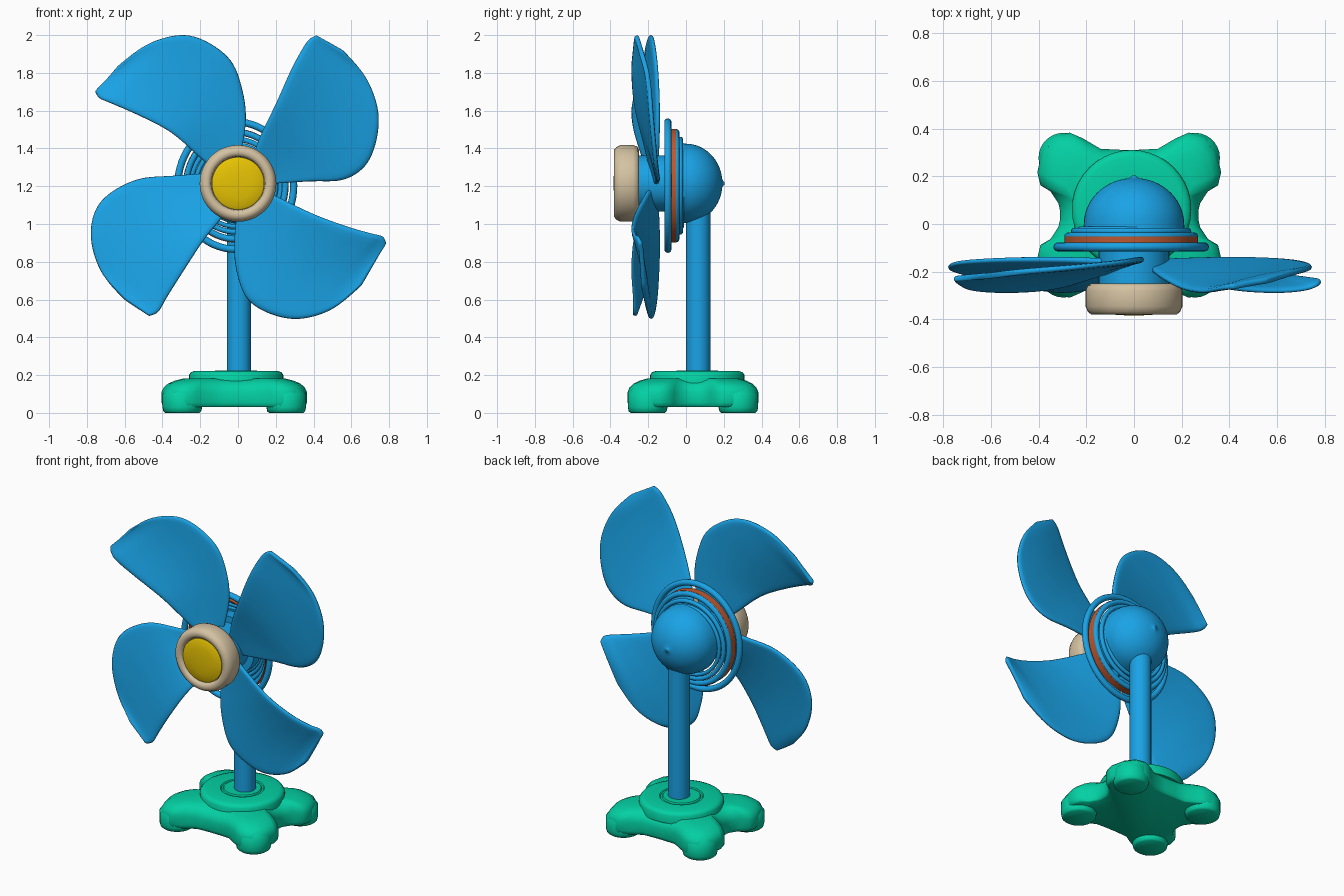
import bpy, bmesh, math
from mathutils import Vector

if "Cube" in bpy.data.objects:
    bpy.data.objects.remove(bpy.data.objects["Cube"])

def material(name, rgb):
    m = bpy.data.materials.new(name)
    m.diffuse_color = (*rgb, 1)
    m.use_nodes = True
    m.node_tree.nodes["Principled BSDF"].inputs["Base Color"].default_value = m.diffuse_color
    return m

BLUE = material("blue", (0.010, 0.365, 0.79))
GREEN = material("green", (0.001, 0.63, 0.365))
TAN = material("tan", (0.66, 0.54, 0.36))
YELLOW = material("yellow", (0.80, 0.55, 0.001))
ORANGE = material("orange", (0.50, 0.10, 0.03))
HUB_Z = 1.215

def finish(name, verts, faces, mat, angle=40):
    me = bpy.data.meshes.new(name)
    me.from_pydata(verts, [], faces)
    bm = bmesh.new()
    bm.from_mesh(me)
    bmesh.ops.remove_doubles(bm, verts=bm.verts, dist=1e-5)
    bmesh.ops.recalc_face_normals(bm, faces=bm.faces)
    bm.to_mesh(me)
    bm.free()
    me.materials.append(mat)
    ob = bpy.data.objects.new(name, me)
    bpy.context.collection.objects.link(ob)
    bpy.ops.object.select_all(action='DESELECT')
    ob.select_set(True)
    bpy.context.view_layer.objects.active = ob
    bpy.ops.object.shade_smooth_by_angle(angle=math.radians(angle))
    return ob

def stack(name, rings, mat, closed=False, angle=40):
    """Skin a row of equal-length loops; cap both ends or join them up."""
    n, k = len(rings[0]), len(rings)
    verts = [v for r in rings for v in r]
    faces = [(i * n + j, i * n + (j + 1) % n, (i + 1) % k * n + (j + 1) % n, (i + 1) % k * n + j)
             for i in range(k if closed else k - 1) for j in range(n)]
    if not closed:
        faces += [tuple(range(n)), tuple(range((k - 1) * n, k * n))]
    return finish(name, verts, faces, mat, angle)

def circle(n=48):
    return [(math.cos(2 * math.pi * i / n), math.sin(2 * math.pi * i / n)) for i in range(n)]

def lathe_y(name, profile, mat, angle=40):
    """Turn (radius, y) points about the fan axis."""
    return stack(name, [[(r * c, y, HUB_Z + r * s) for c, s in circle()] for r, y in profile], mat, False, angle)

def lathe_z(name, profile, x, y, mat, n=40):
    """Turn (radius, z) points about an upright axis."""
    return stack(name, [[(x + r * c, y + r * s, z) for c, s in circle(n)] for r, z in profile], mat)

def oval_ring(name, rx, rz, section, mat):
    """Sweep an (outward, y) section round an oval about the fan axis."""
    stack(name, [[(-.012 + (rx + d) * a, y, 1.203 + (rz + d) * b) for d, y in section]
                 for a, b in circle(64)], mat, closed=True, angle=60)

def spline(pts, steps):
    """Catmull-Rom curve through the points."""
    p = [Vector(q) for q in pts]
    p = [2 * p[0] - p[1]] + p + [2 * p[-1] - p[-2]]
    out = []
    for i in range(1, len(p) - 2):
        a, b, c, d = p[i - 1:i + 3]
        for s in range(steps):
            t = s / steps
            out.append(0.5 * (2 * b + (c - a) * t + (2 * a - 5 * b + 4 * c - d) * t * t
                              + (3 * b - a - 3 * c + d) * t ** 3))
    return out + [p[-2]]

# Base: four-lobed body from one mirrored quadrant
quad = [(.29, .02), (.297, .05), (.33, .10), (.372, .125), (.385, .18), (.365, .27), (.32, .33),
        (.25, .346), (.195, .322), (.12, .278), (.04, .274)]
outline = (quad + [(-x, y) for x, y in reversed(quad)] + [(-x, -y) for x, y in quad]
           + [(x, -y) for x, y in reversed(quad)])
levels = [(.03, .95), (.035, .98), (.055, 1), (.11, 1), (.135, .97), (.155, .91), (.17, .82), (.182, .70)]
stack("base_body", [[(-.02 + x * s, .037 + y * s, z) for x, y in outline] for z, s in levels], GREEN, angle=60)
for sx, side in ((-1, "left"), (1, "right")):
    for sy, end in ((-1, "front"), (1, "back")):
        lathe_z(f"foot_{end}_{side}", [(.090, 0), (.100, .008), (.105, .03), (.105, .10), (.08, .13)],
                -.02 + sx * .275, .037 + sy * .24, GREEN, 28)
lathe_z("base_disc", [(.25, .15), (.25, .20), (.24, .215), (.22, .222), (.13, .222), (.125, .216),
                      (.115, .216), (.11, .224)], -.01, .06, GREEN)

# Post
lathe_z("post", [(.064, .18), (.064, 1.2)], .005, .065, BLUE)

# Motor dome with small tip, inner drum and front shaft
dome = [(.15, -.035), (.20, -.035), (.212, -.02)]
dome += [(.21 * math.cos(a), .193 * math.sin(a)) for a in [math.radians(6 * i) for i in range(15)]]
dome += [(.012, .197), (.008, .203)]
lathe_y("motor_dome", dome, BLUE)
lathe_y("inner_drum", [(.19, -.105), (.19, -.02)], BLUE)
lathe_y("front_shaft", [(.148, -.27), (.148, -.10)], BLUE)

# Rear guard rings, and the thin orange band between the two outer ones
for i, (y, rx, rz, t) in enumerate([(-.096, .307, .337, .019), (-.052, .263, .283, .017),
                                    (-.030, .238, .245, .014), (-.022, .212, .216, .012)]):
    oval_ring(f"guard_ring_{i + 1}", rx, rz, [(t * c, y + t * s) for c, s in circle(12)], BLUE)
oval_ring("guard_band", .278, .299, [(-.002, -.098), (.002, -.098), (.002, -.052), (-.002, -.052)], ORANGE)

# Hub cap: tan ring with yellow centre
lathe_y("hub_ring", [(.05, -.25), (.18, -.25), (.195, -.258), (.203, -.28), (.203, -.345), (.193, -.368),
                     (.178, -.380), (.158, -.380), (.144, -.370), (.14, -.35), (.05, -.35)], TAN, 50)
lathe_y("hub_centre", [(.139, -.345), (.139, -.366), (.125, -.373), (.08, -.380), (.03, -.383)], YELLOW)

# Blades: leading edge and round trailing edge (x, z), shared depths, own tip depth
lead_y = [-.18, -.222, -.270, -.284, -.275]
trail_y = [-.155, -.147, -.148, -.160, -.181, -.20]
blades = {
    "blade_upper_right": (-.262,
        [(.06, 1.28), (.11, 1.45), (.20, 1.64), (.28, 1.82), (.34, 1.93), (.375, 1.978), (.415, 2.0)],
        [(.13, 1.21), (.38, 1.225), (.57, 1.235), (.70, 1.34), (.748, 1.56), (.685, 1.765), (.555, 1.92)]),
    "blade_upper_left": (-.225,
        [(-.05, 1.235), (-.185, 1.335), (-.35, 1.48), (-.53, 1.575), (-.68, 1.64), (-.735, 1.665), (-.757, 1.70)],
        [(0, 1.315), (.042, 1.53), (.025, 1.71), (-.05, 1.885), (-.25, 2.0), (-.465, 1.96), (-.635, 1.835)]),
    "blade_lower_left": (-.272,
        [(-.01, 1.16), (-.07, 1.05), (-.175, .92), (-.28, .76), (-.375, .61), (-.42, .535), (-.47, .512)],
        [(-.095, 1.275), (-.33, 1.257), (-.545, 1.235), (-.73, 1.12), (-.782, .945), (-.728, .75), (-.60, .60)]),
    "blade_lower_right": (-.238,
        [(.08, 1.21), (.22, 1.14), (.41, 1.05), (.59, .985), (.715, .95), (.768, .935), (.785, .90)],
        [(0, 1.10), (-.02, .92), (-.01, .75), (.065, .58), (.275, .495), (.485, .54), (.655, .675)]),
}
ACROSS = 10
for name, (tip, lead, trail) in blades.items():
    L = spline([(x, y, z) for (x, z), y in zip(lead, lead_y + [(tip - .275) / 2, tip])], 4)
    T = spline([(x, y, z) for (x, z), y in zip(trail, trail_y + [(tip - .22) / 2])], 4)
    n = len(L)
    verts = []
    for i, (a, b) in enumerate(zip(L, T)):
        for j in range(ACROSS + 1):
            v = a.lerp(b, j / ACROSS)
            v.y += .014 * math.sin(math.pi * j / ACROSS) * math.sin(math.pi * i / (n - 1))
            verts.append(v)
    w = ACROSS + 1
    faces = [(i * w + j, i * w + j + 1, (i + 1) * w + j + 1, (i + 1) * w + j)
             for i in range(n - 1) for j in range(ACROSS)]
    ob = finish(name, verts, faces, BLUE, 180)
    thick = ob.modifiers.new("thickness", 'SOLIDIFY')
    thick.thickness = .025
    thick.offset = 0
    ob.modifiers.new("smooth", 'SUBSURF').levels = 1
    ob.modifiers["smooth"].render_levels = 1
